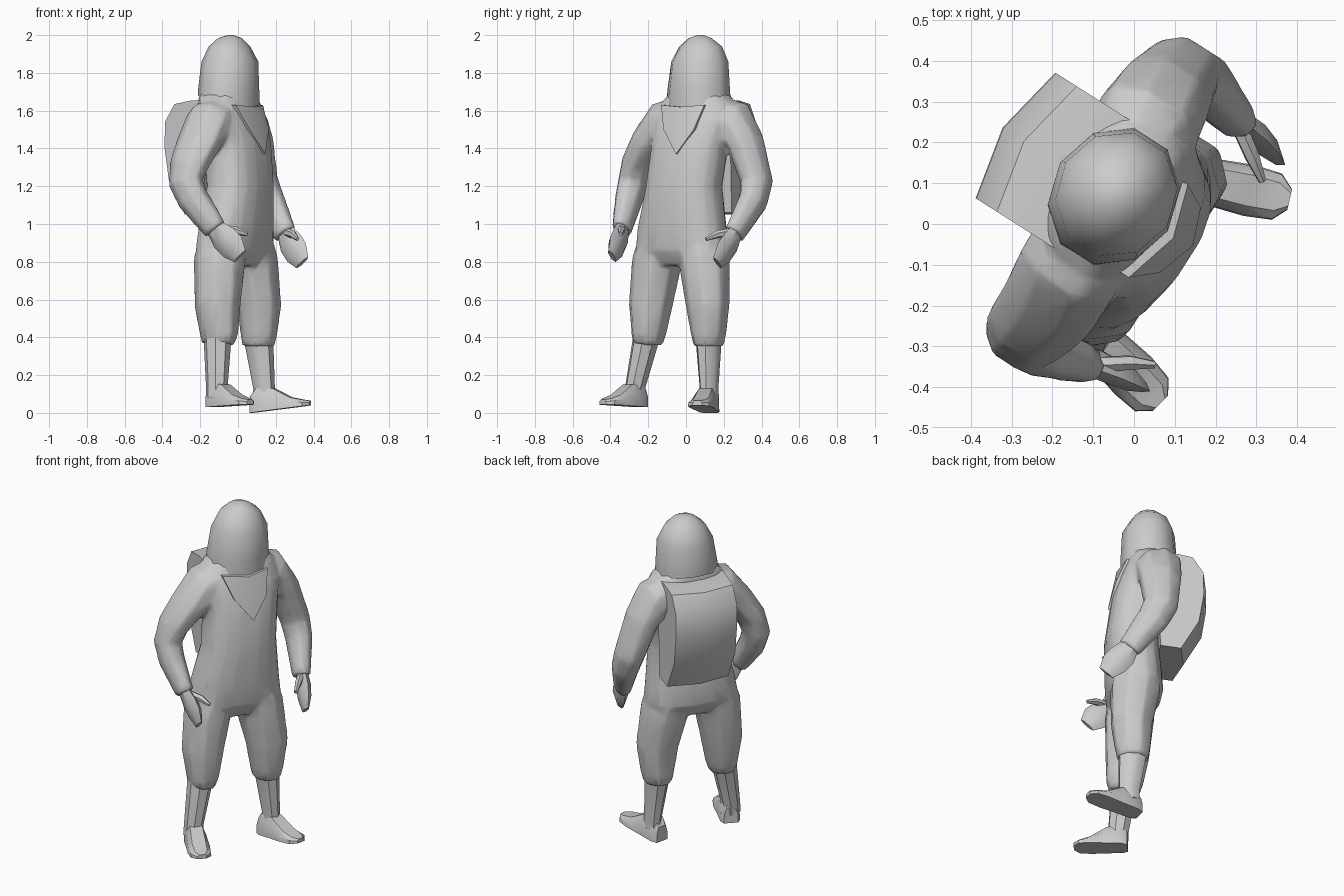
import bpy, bmesh, math
from mathutils import Vector as V

FWD = V((0.844, -0.536, 0))   # direction the figure faces
LEFT = V((0.536, 0.844, 0))   # the figure's left
UP = V((0, 0, 1))

grey = bpy.data.materials.new("suit grey")
grey.diffuse_color = (0.6, 0.6, 0.6, 1)


def select(obs):
    bpy.ops.object.select_all(action='DESELECT')
    for ob in obs:
        ob.select_set(True)
    bpy.context.view_layer.objects.active = obs[0]


def finish(name, bm, angle=40):
    bmesh.ops.recalc_face_normals(bm, faces=bm.faces)
    me = bpy.data.meshes.new(name)
    bm.to_mesh(me)
    bm.free()
    me.materials.append(grey)
    ob = bpy.data.objects.new(name, me)
    bpy.context.collection.objects.link(ob)
    select([ob])
    bpy.ops.object.shade_smooth_by_angle(angle=math.radians(angle))
    return ob


def skin(name, rings, angle=40):
    """Join equal rings of points into a capped tube."""
    bm = bmesh.new()
    vs = [[bm.verts.new(p) for p in r] for r in rings]
    n = len(vs[0])
    for a, b in zip(vs, vs[1:]):
        for i in range(n):
            j = (i + 1) % n
            bm.faces.new((a[i], a[j], b[j], b[i]))
    bm.faces.new(vs[0])
    bm.faces.new(vs[-1])
    return finish(name, bm, angle)


def ring(c, u, v, n, grow=1.03, square=1.0):
    """Oval of n points; square below 1 pushes it towards a rounded box."""
    pts = []
    for i in range(n):
        t = math.pi / n + 2 * math.pi * i / n
        a, b = (math.copysign(abs(w) ** square, w) for w in (math.cos(t), math.sin(t)))
        pts.append(c + (u * a + v * b) * grow)
    return pts


def upright(name, rows, n, angle=40, square=1.0):
    """Rows: x, y, z, half width, half depth, forward drop."""
    return skin(name, [ring(V(r[:3]), LEFT * r[3], FWD * r[4] - UP * r[5], n, 1.03, square)
                       for r in rows], angle)


def limb(name, rows, n, angle=40):
    """Rows: x, y, z, sideways radius, front-back radius, square to the path."""
    pts = [V(r[:3]) for r in rows]
    rings = []
    for i, r in enumerate(rows):
        t = V((0, 0, 0))
        if i:
            t += (pts[i] - pts[i - 1]).normalized()
        if i < len(pts) - 1:
            t += (pts[i + 1] - pts[i]).normalized()
        t.normalize()
        u = (LEFT - t * LEFT.dot(t)).normalized()
        rings.append(ring(pts[i], u * r[3], t.cross(u) * r[4], n, 1.05))
    return skin(name, rings, angle)


# Suit body: torso, sleeves and baggy trousers, later fused
torso = upright("suit", [
    (-0.01, -0.015, 0.78, 0.17, 0.10, 0),
    (-0.018, -0.018, 0.86, 0.262, 0.15, 0),
    (-0.01, -0.02, 0.98, 0.245, 0.15, 0),
    (0.012, -0.01, 1.2, 0.205, 0.142, 0),
    (-0.003, 0.022, 1.42, 0.208, 0.142, 0),
    (-0.033, 0.05, 1.55, 0.232, 0.143, 0),
    (-0.05, 0.067, 1.645, 0.20, 0.13, 0),
    (-0.055, 0.07, 1.7, 0.15, 0.115, 0)], 16, 50, 0.8)
right_sleeve = limb("right_sleeve", [
    (-0.09, 0.0, 1.56, 0.11, 0.125),
    (-0.155, -0.11, 1.54, 0.11, 0.13),
    (-0.205, -0.195, 1.43, 0.09, 0.123),
    (-0.257, -0.255, 1.32, 0.079, 0.108),
    (-0.277, -0.28, 1.22, 0.074, 0.094),
    (-0.237, -0.302, 1.13, 0.069, 0.086),
    (-0.12, -0.34, 0.97, 0.048, 0.066)], 8)
left_sleeve = limb("left_sleeve", [
    (-0.01, 0.14, 1.56, 0.11, 0.125),
    (0.035, 0.255, 1.54, 0.11, 0.13),
    (0.075, 0.315, 1.43, 0.09, 0.118),
    (0.12, 0.375, 1.22, 0.08, 0.096),
    (0.163, 0.355, 1.12, 0.072, 0.088),
    (0.25, 0.255, 0.945, 0.048, 0.066)], 8)
right_trouser = limb("right_trouser", [
    (-0.075, -0.105, 0.98, 0.11, 0.125),
    (-0.098, -0.155, 0.8, 0.127, 0.136),
    (-0.108, -0.187, 0.57, 0.111, 0.121),
    (-0.101, -0.198, 0.42, 0.086, 0.104),
    (-0.105, -0.203, 0.365, 0.074, 0.088)], 8)
left_trouser = limb("left_trouser", [
    (0.035, 0.07, 0.98, 0.11, 0.125),
    (0.073, 0.098, 0.8, 0.13, 0.138),
    (0.113, 0.115, 0.57, 0.113, 0.114),
    (0.11, 0.12, 0.42, 0.09, 0.098),
    (0.108, 0.12, 0.352, 0.075, 0.086)], 8)
select([torso, right_sleeve, left_sleeve, right_trouser, left_trouser])
bpy.ops.object.join()
fuse = torso.modifiers.new("fuse", 'REMESH')
fuse.mode = 'VOXEL'
fuse.voxel_size = 0.012
soft = torso.modifiers.new("soften", 'SMOOTH')
soft.factor = 0.5
soft.iterations = 5
low = torso.modifiers.new("simplify", 'DECIMATE')
low.ratio = 0.06
for m in ("fuse", "soften", "simplify"):
    bpy.ops.object.modifier_apply(modifier=m)
torso.data.materials.clear()
torso.data.materials.append(grey)
bpy.ops.object.shade_smooth_by_angle(angle=math.radians(50))

# Hood, lower at the front edge
upright("hood", [
    (-0.049, 0.067, 1.65, 0.173, 0.152, 0.035),
    (-0.049, 0.067, 1.71, 0.169, 0.152, 0.01),
    (-0.043, 0.073, 1.86, 0.153, 0.143, 0),
    (-0.045, 0.078, 1.94, 0.115, 0.103, 0),
    (-0.043, 0.075, 1.985, 0.06, 0.06, 0),
    (-0.04, 0.075, 2.0, 0.015, 0.015, 0)], 10, 45)

# Pointed hood flap on the chest
bm = bmesh.new()
base = V((-0.04, 0.04, 0))
flap = [base + LEFT * l + FWD * f + UP * z for l, f, z in
        [(-0.13, 0.115, 1.63), (-0.08, 0.172, 1.50), (0.02, 0.206, 1.37),
         (0.11, 0.172, 1.50), (0.14, 0.115, 1.63), (0.01, 0.155, 1.62)]]
front = [bm.verts.new(p) for p in flap]
back = [bm.verts.new(p - FWD * 0.05) for p in flap]
for a, b, c in ((0, 1, 5), (1, 2, 5), (2, 3, 5), (3, 4, 5)):
    bm.faces.new((front[a], front[b], front[c]))
    bm.faces.new((back[c], back[b], back[a]))
for i in range(6):
    j = (i + 1) % 6
    bm.faces.new((front[i], front[j], back[j], back[i]))
finish("chest_flap", bm)

# Mitten hands and thumbs
limb("right_hand", [
    (-0.13, -0.335, 0.985, 0.028, 0.048),
    (-0.075, -0.35, 0.925, 0.034, 0.074),
    (-0.03, -0.37, 0.88, 0.03, 0.074),
    (0.01, -0.392, 0.83, 0.014, 0.045)], 6)
limb("right_thumb", [
    (-0.085, -0.345, 0.975, 0.02, 0.022),
    (-0.01, -0.34, 0.965, 0.018, 0.02),
    (0.05, -0.345, 0.945, 0.009, 0.01)], 6)
limb("left_hand", [
    (0.245, 0.265, 0.965, 0.028, 0.048),
    (0.278, 0.235, 0.90, 0.034, 0.072),
    (0.31, 0.20, 0.85, 0.03, 0.072),
    (0.34, 0.165, 0.795, 0.014, 0.045)], 6)
limb("left_thumb", [
    (0.26, 0.235, 0.955, 0.02, 0.022),
    (0.29, 0.165, 0.945, 0.018, 0.02),
    (0.315, 0.105, 0.92, 0.009, 0.01)], 6)

# Boot shafts
limb("right_boot_shaft", [
    (-0.108, -0.205, 0.42, 0.068, 0.074),
    (-0.112, -0.268, 0.14, 0.05, 0.057),
    (-0.112, -0.272, 0.08, 0.052, 0.057)], 8)
limb("left_boot_shaft", [
    (0.106, 0.12, 0.42, 0.066, 0.08),
    (0.138, 0.122, 0.13, 0.045, 0.058),
    (0.138, 0.122, 0.07, 0.05, 0.058)], 8)


def foot(name, heel, toe):
    """Wedge foot: stations along the length, half width and top height."""
    heel, toe = V(heel), V(toe)
    d = toe - heel
    side = V((-d.y, d.x, 0)).normalized()
    rings = []
    for t, w, h in ((0, 0.04, 0.09), (0.1, 0.055, 0.125), (0.38, 0.058, 0.115),
                    (0.68, 0.064, 0.055), (0.9, 0.058, 0.033), (1, 0.026, 0.025)):
        p = heel + d * t
        rings.append([p - side * w, p + side * w,
                      p + side * w * 0.95 + UP * h * 0.6, p + side * w * 0.6 + UP * h,
                      p - side * w * 0.6 + UP * h, p - side * w * 0.95 + UP * h * 0.6])
    skin(name, rings, 35)


foot("right_foot", (-0.145, -0.228, 0.03), (0.065, -0.44, 0.045))
foot("left_foot", (0.07, 0.13, 0.0), (0.382, 0.06, 0.04))

# Backpack: side profile swept across, bulging in the middle
profile = [(-0.10, 1.655), (-0.19, 1.655), (-0.30, 1.635), (-0.36, 1.54),
           (-0.362, 1.4), (-0.335, 1.23), (-0.235, 1.05), (-0.12, 1.06)]
rings = []
for l, bulge in ((-0.155, 0), (0.027, 0.037), (0.21, 0)):
    rings.append([LEFT * l + FWD * (f - (bulge if f < -0.2 else 0)) + UP * z
                  for f, z in profile])
skin("backpack", rings, 40)
